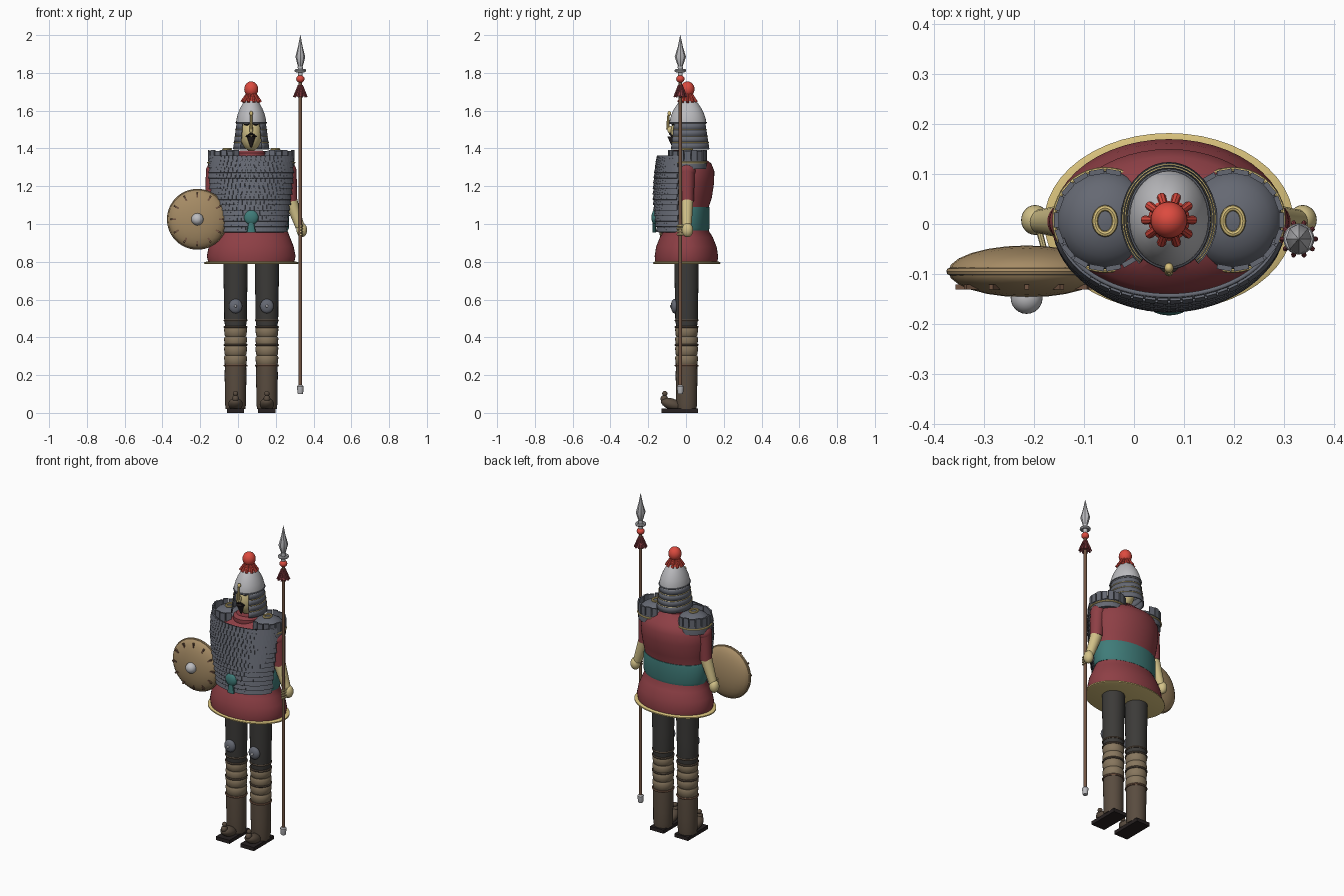
import bpy, bmesh
from math import sin, cos, pi, radians
from mathutils import Vector, Matrix

if "Cube" in bpy.data.objects:
    bpy.data.objects.remove(bpy.data.objects["Cube"])

CX = 0.07  # body centre line

def mat(name, r, g, b):
    m = bpy.data.materials.new(name)
    m.diffuse_color = (r, g, b, 1)
    m.use_nodes = True
    m.node_tree.nodes["Principled BSDF"].inputs["Base Color"].default_value = m.diffuse_color
    return m

RED = mat("cloth_red", 0.27, 0.05, 0.06); PLUME = mat("plume_red", 0.72, 0.07, 0.05)
GOLD = mat("gold", 0.68, 0.53, 0.2); SKIN = mat("sleeve_gold", 0.65, 0.54, 0.25)
STEEL = mat("dark_steel", 0.13, 0.14, 0.17); LIGHT = mat("light_steel", 0.5, 0.5, 0.52)
TEAL = mat("teal", 0.05, 0.2, 0.19); DARK = mat("trousers", 0.045, 0.043, 0.04)
TAN = mat("wraps", 0.24, 0.18, 0.11); BROWN = mat("boot_brown", 0.10, 0.072, 0.05)
WOOD = mat("wood", 0.17, 0.09, 0.055); SHIELD = mat("shield_tan", 0.38, 0.26, 0.13)
BLACK = mat("beard", 0.02, 0.015, 0.015)

def finish(name, bm, m):
    bmesh.ops.recalc_face_normals(bm, faces=bm.faces)
    me = bpy.data.meshes.new(name)
    bm.to_mesh(me); bm.free()
    ob = bpy.data.objects.new(name, me)
    bpy.context.collection.objects.link(ob)
    me.materials.append(m)
    bpy.context.view_layer.objects.active = ob
    ob.select_set(True)
    bpy.ops.object.shade_smooth_by_angle(angle=radians(35))
    ob.select_set(False)
    return ob

def loft(name, m, secs, c=(CX, 0), seg=32, a0=0, a1=360, thick=0):
    """Elliptical sections (z, rx, ry), closed or over an angle range."""
    bm = bmesh.new()
    full = a1 - a0 == 360
    rings = []
    for z, rx, ry in secs:
        rings.append([bm.verts.new((c[0] + rx * cos(a), c[1] + ry * sin(a), z))
                      for a in (radians(a0 + (a1 - a0) * i / seg) for i in range(seg if full else seg + 1))])
    n = len(rings[0])
    for p, q in zip(rings, rings[1:]):
        for i in range(n if full else n - 1):
            j = (i + 1) % n
            bm.faces.new((p[i], p[j], q[j], q[i]))
    if full:
        bm.faces.new(rings[0]); bm.faces.new(rings[-1])
    ob = finish(name, bm, m)
    if thick:
        ob.modifiers.new("thickness", "SOLIDIFY").thickness = thick
    return ob

def lathe(name, m, prof, c, seg=20):
    return loft(name, m, [(z, r, r) for z, r in prof], c, seg)

def ball(name, m, c, r, rot=None):
    bm = bmesh.new()
    M = Matrix.Translation(c) @ (rot or Matrix()) @ Matrix.Diagonal((*r, 1))
    bmesh.ops.create_uvsphere(bm, u_segments=24, v_segments=14, radius=1, matrix=M)
    return finish(name, bm, m)

def limb(name, m, p, q, r1, r2, seg=16):
    p, q = Vector(p), Vector(q); d = q - p
    bm = bmesh.new()
    M = Matrix.Translation((p + q) / 2) @ d.to_track_quat("Z", "Y").to_matrix().to_4x4()
    bmesh.ops.create_cone(bm, cap_ends=True, segments=seg, radius1=r1, radius2=r2, depth=d.length, matrix=M)
    return finish(name, bm, m)

def boxes(name, m, items):
    bm = bmesh.new()
    for M, size in items:
        bmesh.ops.create_cube(bm, size=1, matrix=M @ Matrix.Diagonal((*size, 1)))
    return finish(name, bm, m)

def ring(name, m, c, rx, ry, t, seg=40, side=8):
    bm = bmesh.new()
    v = [[bm.verts.new((c[0] + (rx + t * cos(b)) * cos(a), c[1] + (ry + t * cos(b)) * sin(a), c[2] + t * sin(b)))
          for b in (2 * pi * j / side for j in range(side))] for a in (2 * pi * i / seg for i in range(seg))]
    for i in range(seg):
        for j in range(side):
            k, l = (i + 1) % seg, (j + 1) % side
            bm.faces.new((v[i][j], v[k][j], v[k][l], v[i][l]))
    return finish(name, bm, m)

# Tunic, hem, belt, collar
loft("tunic", RED, [(.80, .228, .165), (.83, .235, .168), (.88, .225, .16), (.93, .205, .14), (.97, .19, .115),
     (1.08, .19, .115), (1.14, .2, .135), (1.22, .212, .147), (1.28, .21, .148), (1.32, .19, .132),
     (1.345, .15, .1), (1.37, .07, .07)], (CX, 0.002), 48)
loft("hem_trim", GOLD, [(.787, .24, .172), (.79, .25, .178), (.797, .25, .178), (.802, .235, .168)], (CX, .004), 48)
loft("belt", TEAL, [(.965, .194, .119), (.98, .2, .123), (1.075, .2, .123), (1.09, .195, .122)], (CX, .002), 48)
lathe("collar", RED, [(1.34, .075), (1.355, .08), (1.375, .078), (1.39, .06)], (CX, -.01), 32)

# Scale breastplate: backing shell and overlapping plates
def chest(z):
    t = (z - .95) / .42
    bulge = sin(pi * min(1, max(0, t * .75 + .12)))
    return .186 + .036 * min(1, t * 1.4), .132 + .034 * bulge
loft("breastplate", STEEL, [(z, *chest(z)) for z in (.955, 1.03, 1.1, 1.17, 1.24, 1.3, 1.36)],
     seg=36, a0=192, a1=348, thick=.008)
plates = []
for row in range(14):
    z = .975 + row * .0285
    rx, ry = chest(z)
    n = 24
    for i in range(n):
        a = radians(194 + (152 / n) * (i + (.5 if row % 2 else 0.15)))
        nrm = Vector((cos(a) / rx, sin(a) / ry, 0)).normalized()
        M = (Matrix.Translation((CX + (rx + .005) * cos(a), (ry + .005) * sin(a), z))
             @ nrm.to_track_quat("Y", "Z").to_matrix().to_4x4() @ Matrix.Rotation(radians(12), 4, "X"))
        plates.append((M, (.021, .005, .036)))
boxes("armour_scales", STEEL, plates)
ball("belt_buckle", TEAL, (CX, -.165, 1.035), (.038, .018, .038))
loft("belt_tassel", TEAL, [(.955, .025, .01), (1.02, .012, .008)], (CX, -.168), 12)

# Shoulder guards and arms
for s, side in ((-1, "left"), (1, "right")):
    X = lambda d: CX + s * d
    c = (X(.128), .008)
    loft(side + "_shoulder_dome", STEEL, [(1.29, .1, .1)] + [(1.32 + .075 * sin(t), .1 * cos(t), .1 * cos(t))
         for t in (0, .25, .5, .75, 1, 1.25, 1.5)], c, 32)
    ring(side + "_shoulder_trim", GOLD, (*c, 1.325), .101, .101, .005)
    ring(side + "_shoulder_boss", GOLD, (X(.128), .006, 1.396), .02, .026, .006, 24)
    items = []
    for i in range(18):
        a = 2 * pi * i / 18
        if s * cos(a) > -.5:
            items.append((Matrix.Translation((c[0] + .097 * cos(a), c[1] + .097 * sin(a), 1.362))
                          @ Matrix.Rotation(a, 4, "Z"), (.01, .03, .05 + .008 * (i % 2))))
    boxes(side + "_shoulder_plates", STEEL, items)
    limb(side + "_sleeve", RED, (X(.208), .005, 1.12), (X(.198), .005, 1.28), .036, .042, 24)
    ball(side + "_sleeve_top", RED, (X(.198), .005, 1.28), (.042, .045, .045))
    ball(side + "_elbow", SKIN, (X(.21), .005, 1.125), (.034, .034, .034))
    limb(side + "_forearm", SKIN, (X(.21), .005, 1.125), (X(.258), .005, .985), .034, .024, 20)
    ball(side + "_hand", SKIN, (X(.268), .008, .968), (.028, .03, .038))
    for k in range(4):
        z = .945 + k * .015
        if s > 0:
            limb("finger", SKIN, (X(.27), -.01, z), (X(.262), -.048, z), .0065, .006, 8)
        else:
            limb("grip_finger", SKIN, (X(.262), -.005, z), (X(.25), -.05, z), .0065, .006, 8)

    # Legs, wraps, boots
    x = X(.083); L = (x, .003)
    lathe(side + "_trouser", DARK, [(.46, .056), (.5, .06), (.6, .061), (.72, .064), (.81, .064)], L, 24)
    for k in range(4):
        z = .255 + k * .05
        lathe(side + "_wrap", TAN, [(z, .053), (z + .006, .058), (z + .04, .061), (z + .05, .056)], L, 24)
    for z in (.25, .36, .455, .49):
        ring(side + "_strap", WOOD if z == .25 else BROWN, (*L, z), .058, .058, .006, 24, 6)
    lathe(side + "_boot", BROWN, [(.02, .052), (.05, .056), (.12, .056), (.2, .058), (.262, .056)], L, 24)
    ball(side + "_knee_guard", STEEL, (x, -.06, .565), (.036, .02, .038))
    ball(side + "_knee_stud", LIGHT, (x, -.08, .565), (.007, .006, .007))
    boxes(side + "_sole", BLACK, [(Matrix.Translation((x, -.033, .011)), (.092, .195, .022))])
    ball(side + "_toe", BROWN, (x, -.075, .046), (.038, .06, .03), Matrix.Rotation(radians(-18), 4, "X"))
    ball(side + "_toe_curl", BROWN, (x, -.115, .075), (.018, .02, .02))
    ball(side + "_toe_ball", BROWN, (x, -.112, .102), (.014, .014, .014))

# Head and face
H = (CX, .01)
ball("face", SKIN, (CX, -.008, 1.485), (.06, .073, .1))
for s in (-1, 1):
    ball("eye", BLACK, (CX + s * .024, -.069, 1.528), (.015, .009, .006))
    ball("brow", BLACK, (CX + s * .026, -.066, 1.54), (.018, .01, .004))
    limb("moustache", BLACK, (CX, -.084, 1.478), (CX + s * .03, -.073, 1.462), .007, .003, 8)
limb("beard", BLACK, (CX, -.068, 1.405), (CX, -.075, 1.465), .004, .024, 12)
ball("nose", SKIN, (CX, -.085, 1.5), (.01, .014, .02))
limb("nose_guard", GOLD, (CX, -.096, 1.5), (CX, -.094, 1.575), .009, .006, 10)
ball("nose_guard_knob", GOLD, (CX, -.088, 1.585), (.009, .01, .013))

# Helmet and neck guard
loft("helmet", LIGHT, [(1.53, .08, .097), (1.55, .079, .096), (1.58, .072, .087), (1.61, .06, .073),
     (1.64, .044, .053), (1.66, .028, .034), (1.672, .01, .012)], H, 36)
ring("helmet_rim", STEEL, (*H, 1.537), .08, .097, .004)
for k in range(4):
    z = 1.5 - k * .034
    r = .079 + .0045 * k
    loft("neck_guard_tier", STEEL, [(z - .002, r + .004, r * 1.19 + .004), (z + .038, r - .002, r * 1.19 - .002)],
         H, 36, -52, 232, .006)
    if k < 3:
        loft("neck_guard_trim", GOLD, [(z - .002, r + .006, r * 1.19 + .006), (z + .001, r + .006, r * 1.19 + .006)],
             H, 36, -52, 232, .004)

# Plume and spear tassel share a fringe of strands
def fringe(name, m, c, n, r0, r1, z0, z1, t):
    for i in range(n):
        a = 2 * pi * i / n
        limb(name, m, (c[0] + r0 * cos(a), c[1] + r0 * sin(a), z0), (c[0] + r1 * cos(a), c[1] + r1 * sin(a), z1), t * .7, t, 8)
P = (CX, .008)
ball("plume", PLUME, (*P, 1.714), (.037, .037, .041))
lathe("plume_base", PLUME, [(1.65, .042), (1.69, .022)], P)
fringe("plume_strand", PLUME, P, 10, .018, .049, 1.695, 1.645, .009)

# Spear
S = (.33, -.03)
lathe("spear_shaft", WOOD, [(.12, .009), (1.83, .009)], S, 12)
lathe("spear_butt", LIGHT, [(.1, .013), (.105, .015), (.14, .018), (.147, .012)], S, 16)
lathe("spear_tassel", RED, [(1.675, .028), (1.735, .01)], S, 16)
fringe("spear_strand", RED, S, 10, .01, .034, 1.735, 1.672, .005)
ball("spear_knot", PLUME, (*S, 1.768), (.022, .022, .02))
lathe("spear_collar", LIGHT, [(1.785, .012), (1.835, .014)], S, 16)
ring("spear_disc", LIGHT, (*S, 1.812), .022, .022, .009, 24)
loft("spear_head", LIGHT, [(1.83, .01, .01), (1.845, .016, .016), (1.885, .026, .03), (1.94, .012, .013), (2.0, .001, .001)], S, 8)

# Round shield
C = Vector((-.215, -.095, 1.025))
ball("shield", SHIELD, C, (.157, .052, .157))
rim = ring("shield_rim", SHIELD, (0, 0, 0), .153, .153, .008, 48)
rim.matrix_world = Matrix.Translation(C) @ Matrix.Rotation(pi / 2, 4, "X")
ball("shield_boss", LIGHT, C + Vector((0, -.053, 0)), (.032, .032, .032))
boxes("shield_studs", WOOD, [(Matrix.Translation(C) @ Matrix.Rotation(2 * pi * i / 12, 4, "Y")
      @ Matrix.Translation((.128, -.031, 0)), (.028, .01, .009)) for i in range(12)])
